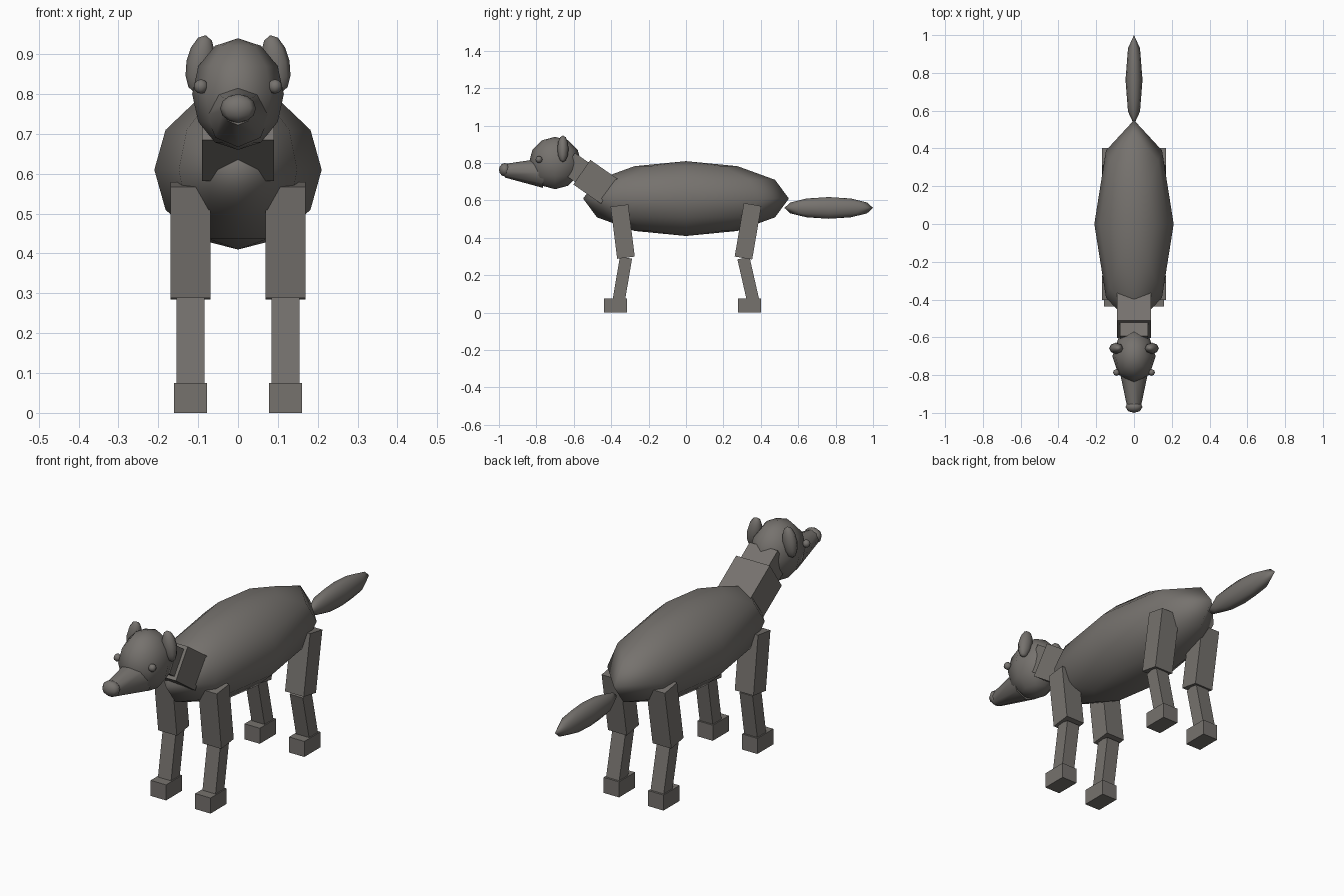
import bpy
import math
from mathutils import Vector

cube = bpy.data.objects.get("Cube")
if cube:
    bpy.data.objects.remove(cube, do_unlink=True)

# One warm grey for the whole animal
FUR = (0.18, 0.168, 0.155, 1.0)
fur = bpy.data.materials.new("warm_grey")
fur.use_nodes = True
fur.diffuse_color = FUR
shader = fur.node_tree.nodes["Principled BSDF"]
shader.inputs["Base Color"].default_value = FUR
shader.inputs["Roughness"].default_value = 0.8


def finish(name):
    obj = bpy.context.object
    obj.name = name
    obj.data.materials.append(fur)
    return obj


def ellipsoid(name, center, radii, tilt=0.0):
    """Low-poly ball, eight sides around and six rings high."""
    bpy.ops.mesh.primitive_uv_sphere_add(segments=8, ring_count=6, radius=1,
                                         location=center, rotation=(0, tilt, 0))
    bpy.context.object.scale = radii
    bpy.ops.object.shade_smooth()
    return finish(name)


def limb(name, x, start, end, width, depth):
    """Box running between two (y, z) points in the side plane."""
    a, b = Vector((x, *start)), Vector((x, *end))
    axis = b - a
    bpy.ops.mesh.primitive_cube_add(size=1, location=(a + b) / 2,
                                    rotation=(math.atan2(-axis.y, axis.z), 0, 0))
    bpy.context.object.scale = (width, depth, axis.length)
    return finish(name)


# Body and tail
ellipsoid("body", (0, 0, 0.61), (0.21, 0.55, 0.2))
ellipsoid("tail", (0, 0.763, 0.56), (0.045, 0.237, 0.058))

# Neck in two stepped blocks
limb("neck", 0, (-0.409, 0.648), (-0.557, 0.751), 0.18, 0.16)
limb("upper_neck", 0, (-0.55, 0.746), (-0.63, 0.802), 0.15, 0.127)

# Head, tapered snout and nose
ellipsoid("head", (0, -0.70, 0.80), (0.115, 0.14, 0.14))
back, front = Vector((0, -0.76, 0.747)), Vector((0, -0.965, 0.759))
bpy.ops.mesh.primitive_cone_add(
    vertices=8, radius1=0.08, radius2=0.037, depth=(front - back).length,
    location=(back + front) / 2,
    rotation=(math.atan2(back.y - front.y, front.z - back.z), 0, 0))
bpy.ops.object.shade_smooth_by_angle(angle=math.radians(50))
finish("snout")
ellipsoid("nose", (0, -0.968, 0.764), (0.045, 0.032, 0.036))

for side, s in (("left", 1), ("right", -1)):
    ellipsoid(side + "_eye", (s * 0.093, -0.786, 0.819), (0.018, 0.018, 0.018))
    ellipsoid(side + "_ear", (s * 0.095, -0.658, 0.876), (0.035, 0.03, 0.073),
              tilt=-s * math.radians(11))

    # Legs: hip, knee and ankle points in (y, z), then the foot centre
    x = s * 0.119
    for end, hip, knee, ankle, foot_y in (
            ("front", (-0.356, 0.573), (-0.321, 0.294), (-0.362, 0.05), -0.377),
            ("rear", (0.356, 0.578), (0.307, 0.292), (0.362, 0.05), 0.339)):
        limb(f"{end}_{side}_upper_leg", x, hip, knee, 0.1, 0.095)
        limb(f"{end}_{side}_lower_leg", x, knee, ankle, 0.07, 0.066)
        limb(f"{end}_{side}_foot", x, (foot_y, 0), (foot_y, 0.075), 0.082, 0.122)
